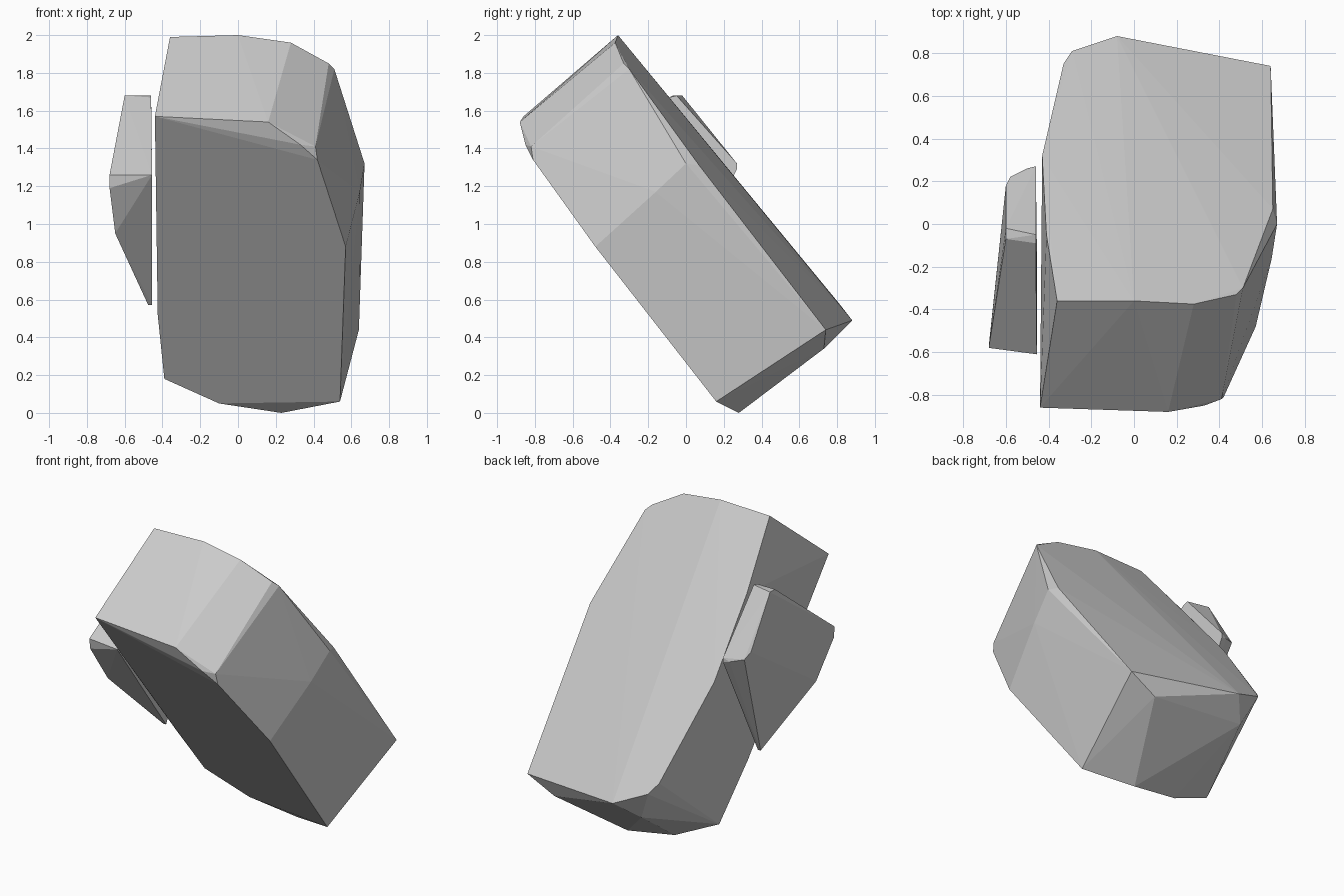
import bpy, bmesh


def hull_rock(name, *rings):
    """Flat-faced rock: the convex hull of a few cross-section rings."""
    bm = bmesh.new()
    for ring in rings:
        for p in ring:
            bm.verts.new(p)
    res = bmesh.ops.convex_hull(bm, input=bm.verts)
    loose = {g for g in res["geom_interior"] + res["geom_unused"]
             if isinstance(g, bmesh.types.BMVert)}
    bmesh.ops.delete(bm, geom=list(loose), context='VERTS')
    bmesh.ops.recalc_face_normals(bm, faces=bm.faces)
    mesh = bpy.data.meshes.new(name)
    bm.to_mesh(mesh)
    bm.free()
    obj = bpy.data.objects.new(name, mesh)
    bpy.context.collection.objects.link(obj)
    return obj


# Large leaning slab: outline of the upper back face
slab_back = [(-0.36, -0.36, 1.99), (0.0, -0.36, 2.0), (0.28, -0.375, 1.96),
             (0.48, -0.33, 1.85), (0.51, -0.30, 1.82), (0.65, 0.07, 1.31),
             (0.64, 0.74, 0.44), (-0.08, 0.88, 0.49), (-0.29, 0.81, 0.58),
             (-0.33, 0.75, 0.64), (-0.43, 0.32, 1.17), (-0.41, -0.05, 1.61)]
# Outline of the lower front face
slab_front = [(-0.44, -0.86, 1.57), (0.16, -0.88, 1.54), (0.33, -0.85, 1.42),
              (0.42, -0.81, 1.34), (0.57, -0.48, 0.88), (0.54, 0.16, 0.06),
              (0.23, 0.28, 0.0), (-0.10, 0.26, 0.05), (-0.39, 0.21, 0.18),
              (-0.425, -0.04, 0.52)]
# Worn corners on the right side and lower end
slab_corners = [(0.67, 0.0, 1.32), (0.645, -0.16, 1.17), (0.41, -0.82, 1.41),
                (0.45, 0.73, 0.34), (-0.20, 0.75, 0.38)]
hull_rock("large_slab", slab_back, slab_front, slab_corners)

# Small flake beside the slab: inner face, then outer face
flake_inner = [(-0.46, -0.05, 1.68), (-0.46, -0.09, 1.67), (-0.455, -0.61, 1.26),
               (-0.455, -0.10, 0.57), (-0.46, 0.27, 1.29), (-0.46, 0.27, 1.32)]
flake_outer = [(-0.60, -0.02, 1.68), (-0.60, -0.07, 1.68), (-0.68, -0.58, 1.26),
               (-0.68, -0.57, 1.19), (-0.65, -0.43, 0.95), (-0.475, -0.10, 0.57),
               (-0.50, 0.26, 1.30), (-0.58, 0.22, 1.32), (-0.60, 0.18, 1.36)]
hull_rock("small_flake", flake_inner, flake_outer)
